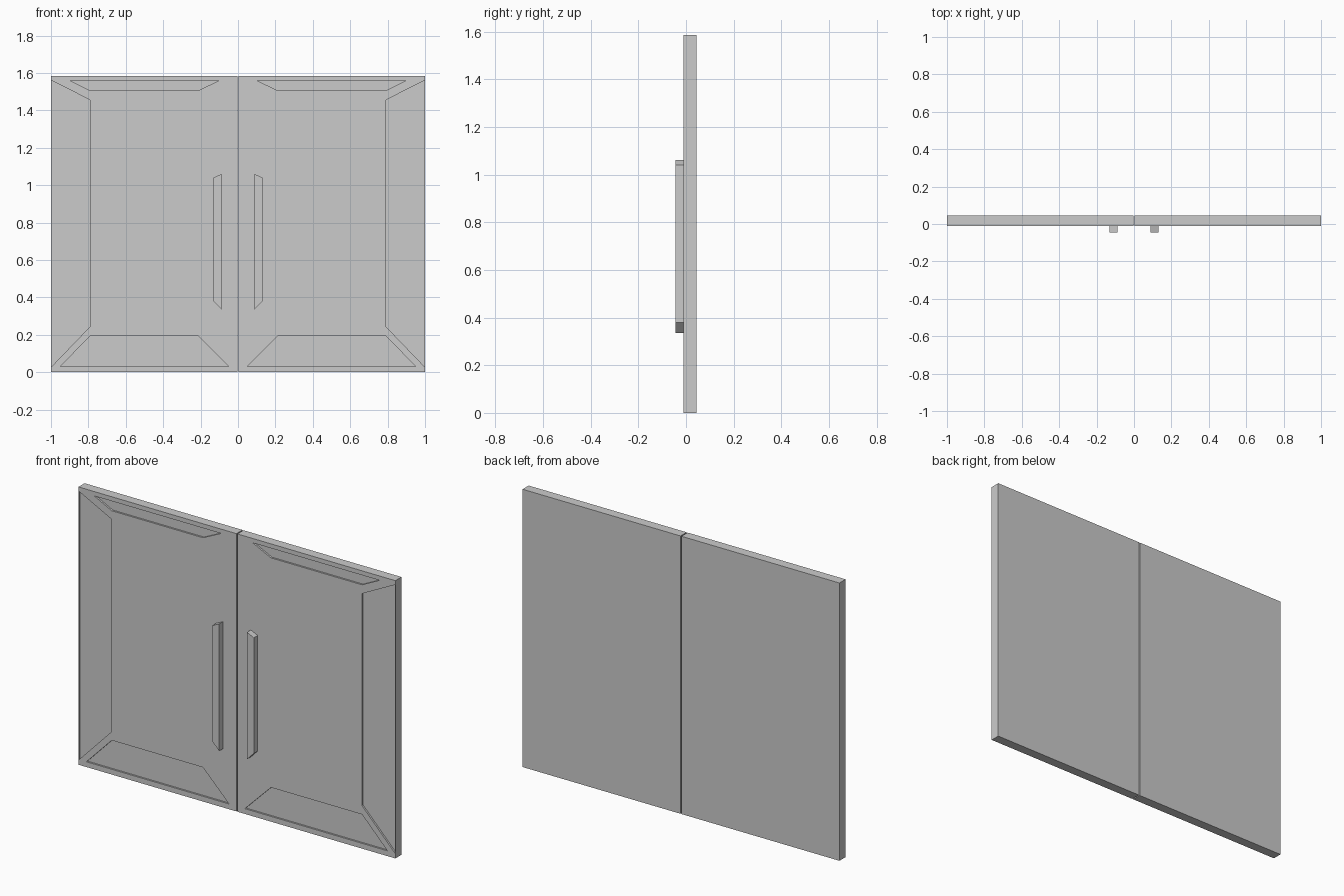
import bpy
import bmesh

default = bpy.data.objects.get("Cube")
if default:
    bpy.data.objects.remove(default, do_unlink=True)

FRONT, BACK, HANDLE_FRONT = -0.01, 0.045, -0.045
HEIGHT, GAP, RECESS = 1.585, 0.003, 0.01

grey = bpy.data.materials.new("plain grey")
grey.use_nodes = True
colour = (0.6, 0.6, 0.6, 1)
grey.diffuse_color = colour
grey.node_tree.nodes["Principled BSDF"].inputs["Base Color"].default_value = colour


def prisms(name, outlines, y0, y1, side):
    """Extrude front-facing outlines (x, z) from y0 to y1; side mirrors x."""
    bm = bmesh.new()
    for outline in outlines:
        face = bm.faces.new([bm.verts.new((side * x, y0, z)) for x, z in outline])
        new = bmesh.ops.extrude_face_region(bm, geom=[face])["geom"]
        verts = [v for v in new if isinstance(v, bmesh.types.BMVert)]
        bmesh.ops.translate(bm, verts=verts, vec=(0, y1 - y0, 0))
    bmesh.ops.recalc_face_normals(bm, faces=bm.faces)
    mesh = bpy.data.meshes.new(name)
    bm.to_mesh(mesh)
    bm.free()
    mesh.materials.append(grey)
    obj = bpy.data.objects.new(name, mesh)
    bpy.context.collection.objects.link(obj)
    return obj


door_outline = [(GAP, 0), (1, 0), (1, HEIGHT), (GAP, HEIGHT)]
handle_outline = [(0.088, 0.335), (0.131, 0.38), (0.131, 1.04), (0.088, 1.06)]
# Sunken border panels: outer side, top, bottom
panels = [
    [(0.997, 0.03), (0.997, 1.56), (0.79, 1.455), (0.79, 0.245)],
    [(0.10, 1.56), (0.215, 1.505), (0.79, 1.505), (0.90, 1.56)],
    [(0.05, 0.03), (0.95, 0.03), (0.79, 0.195), (0.215, 0.195)],
]

for label, side in (("left", 1), ("right", -1)):
    door = prisms(label + "_door", [door_outline], FRONT, BACK, side)

    # Cut the sunken panels into the front of the door
    cutter = prisms(label + "_panel_cutter", panels, FRONT - 0.02, FRONT + RECESS, side)
    cutter.hide_render = True
    cut = door.modifiers.new("sunken panels", "BOOLEAN")
    cut.operation = "DIFFERENCE"
    cut.solver = "EXACT"
    cut.object = cutter
    bpy.context.view_layer.objects.active = door
    bpy.ops.object.modifier_apply(modifier=cut.name)
    bpy.data.objects.remove(cutter, do_unlink=True)

    # Pull bar with slanted ends
    prisms(label + "_handle", [handle_outline], HANDLE_FRONT, FRONT, side)
